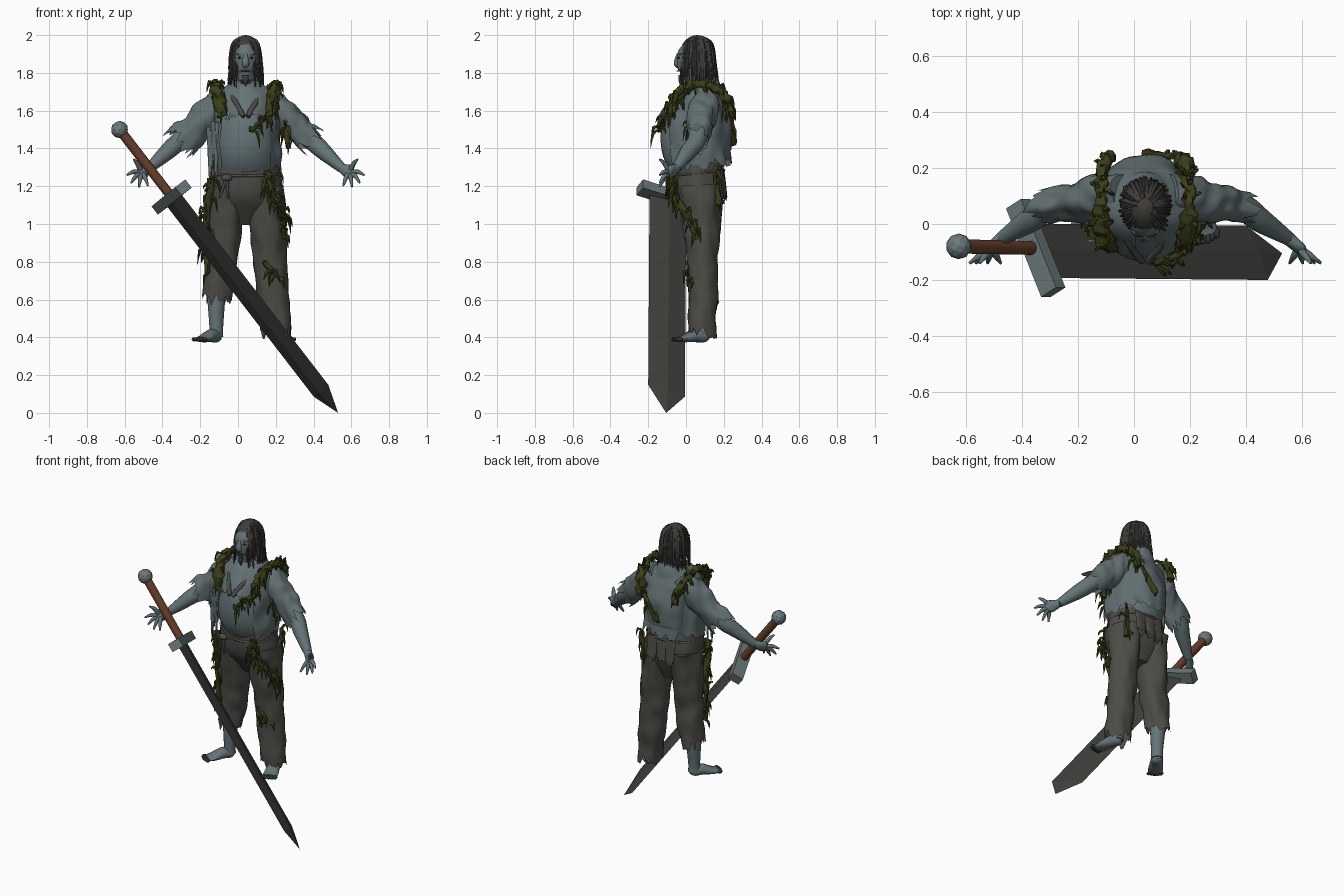
import bpy, bmesh, math, random
from mathutils import Vector, Matrix, noise

random.seed(4)
if "Cube" in bpy.data.objects:
    bpy.data.objects.remove(bpy.data.objects["Cube"])

MIDDLE = .04  # x of the body's centre line
ACROSS, UP = Vector((1, 0, 0)), Vector((0, 0, 1))
BACK = Vector((0, 1, 0))


def material(name, red, green, blue):
    mat = bpy.data.materials.new(name)
    mat.use_nodes = True
    mat.diffuse_color = (red, green, blue, 1)
    mat.node_tree.nodes["Principled BSDF"].inputs["Base Color"].default_value = mat.diffuse_color
    return mat


SKIN = material("pale blue skin", .13, .175, .185)
SHIRT = material("grey linen", .12, .155, .16)
CLOTH = material("brown grey trousers", .075, .07, .06)
HAIR = material("dark wet hair", .05, .045, .04)
MOSS = material("moss green", .045, .05, .01)
BLADE = material("dark blade", .055, .055, .05)
GRIP = material("leather brown", .14, .05, .025)
STEEL = material("dull steel", .15, .19, .2)
GRIME = material("dark grime", .03, .035, .035)


def finish(name, bm, mat, smooth=True):
    bmesh.ops.recalc_face_normals(bm, faces=bm.faces)
    mesh = bpy.data.meshes.new(name)
    bm.to_mesh(mesh)
    bm.free()
    mesh.materials.append(mat)
    part = bpy.data.objects.new(name, mesh)
    bpy.context.collection.objects.link(part)
    if smooth:
        bpy.ops.object.select_all(action='DESELECT')
        part.select_set(True)
        bpy.context.view_layer.objects.active = part
        bpy.ops.object.shade_smooth_by_angle(angle=math.radians(50))


def resample(sections, steps):
    """Smooth curve through (point, radius, second radius) sections."""
    knots = [Vector((*s[0], s[1], s[-1])) for s in sections]
    knots = [knots[0] * 2 - knots[1], *knots, knots[-1] * 2 - knots[-2]]
    curve = []
    for a, b, c, d in zip(knots, knots[1:], knots[2:], knots[3:]):
        for step in range(steps):
            t = step / steps
            curve.append(b + ((c - a) + (a * 2 - b * 5 + c * 4 - d) * t
                              + (b * 3 - a - c * 3 + d) * t * t) * t / 2)
    return curve + [knots[-2]]


def add_tube(bm, sections, sides=14, steps=5, ref=BACK, rough=0, freq=15, rag=0, arc=None):
    """Loft ellipses along a path; rag tears the last ring, arc leaves a gap."""
    curve, rings = resample(sections, steps), []
    start, end = arc or (0, math.tau)
    for i, knot in enumerate(curve):
        ahead, behind = curve[min(i + 1, len(curve) - 1)], curve[max(i - 1, 0)]
        along = Vector((ahead - behind)[:3]).normalized()
        side = along.cross(ref).normalized()
        over = side.cross(along)
        ring = []
        for k in range(sides + bool(arc)):
            angle = start + (end - start) * k / sides
            offset = side * math.cos(angle) * knot[3] + over * math.sin(angle) * knot[4]
            spot = Vector(knot[:3]) + offset
            spot += offset * rough * noise.noise(Vector((spot.x, spot.y, spot.z / 2)) * freq)
            if i == len(curve) - 1:
                spot += along * random.uniform(-.3, 1) * rag
            ring.append(bm.verts.new(spot))
        rings.append(ring)
    for ring, below in zip(rings, rings[1:]):
        for k in range(sides):
            j = (k + 1) % len(ring)
            bm.faces.new((ring[k], ring[j], below[j], below[k]))
    if not arc:
        bm.faces.new(rings[0])
        if not rag:
            bm.faces.new(rings[-1])


def tube(name, mat, sections, **options):
    bm = bmesh.new()
    add_tube(bm, sections, **options)
    finish(name, bm, mat)


def column(name, mat, levels, grow=1, **options):
    """Upright loft on the centre line from (z, y, half width, half depth)."""
    tube(name, mat, [((MIDDLE, y, z), w * grow, d * grow) for z, y, w, d in levels], **options)


def ball(name, mat, center, radii, detail=3, smooth=True, keep=None):
    bm = bmesh.new()
    bmesh.ops.create_icosphere(bm, subdivisions=detail, radius=1)
    bm.transform(Matrix.Translation(center) @ Matrix.Diagonal((*radii, 1)))
    if keep:
        gone = [f for f in bm.faces if not keep(f.calc_center_median())]
        bmesh.ops.delete(bm, geom=gone, context='FACES')
    finish(name, bm, mat, smooth)


def body(side, out, y, z):
    """Point at a distance out from the centre line on one side."""
    return Vector((MIDDLE + side * out, y, z))


# Torso, neck, head and face
TORSO = [(1.27, .07, .16, .13), (1.4, .05, .18, .18), (1.55, .06, .17, .18),
         (1.67, .08, .16, .13), (1.74, .1, .08, .08), (1.85, .07, .05, .05)]
column("torso", SKIN, TORSO, sides=32)
column("head", SKIN, [(1.75, .01, .03, .04), (1.8, .035, .06, .08), (1.9, .045, .07, .09), (1.98, .05, .03, .04)], sides=24)
column("nose", SKIN, [(1.9, -.04, .01, .01), (1.85, -.05, .02, .015), (1.83, -.035, .01, .01)])
column("chin_beard", HAIR, [(1.79, -.03, .015, .01), (1.76, -.03, .015, .01), (1.73, -.025, .002, .002)])
ball("brow", SKIN, body(1, 0, -.025, 1.9), (.05, .02, .01))
ball("mouth", GRIME, body(1, 0, -.04, 1.81), (.025, .01, .004))
for side in (-1, 1):
    ball("eye", GRIME, body(side, .03, -.035, 1.88), (.012, .01, .006))

# Hair cap, back volume and hanging locks
ball("hair_cap", HAIR, body(1, 0, .06, 1.89), (.08, .095, .11), 4, keep=lambda c: c.z > 1.95 or c.y > .02)
column("hair_back", HAIR, [(1.9, .09, .07, .06), (1.8, .1, .075, .055), (1.71, .12, .06, .04)],
       sides=32, rough=.3, freq=50, rag=.07)
bm = bmesh.new()
LOCKS = 52
for i in range(LOCKS):
    angle = math.radians(-60 + 300 * i / LOCKS + random.uniform(-4, 4))
    spoke = Vector((math.cos(angle) * .85, math.sin(angle), 0))
    root, thick = body(1, 0, .06, 0), random.uniform(.006, .012)
    drop, flare = random.uniform(1.62, 1.76), random.uniform(.09, .125)
    add_tube(bm, [(root + spoke * reach + UP * z, thick * size) for reach, z, size in (
        (.03, 1.99, .5), (.075, 1.95, 1), (.095, 1.85, 1), (flare, drop, .1))],
        sides=6, ref=Vector((.3, 1, .2)), rough=.4)
finish("hair_locks", bm, HAIR)

# Open, torn shirt with a trimmed collar
column("shirt_back", SHIRT, TORSO[4:0:-1] + [(1.32, .06, .18, .17)], grow=1.05, sides=48, steps=8,
       rough=.1, rag=.04, arc=(-.8, math.pi + .8))
front = -math.pi / 2
for side in (-1, 1):
    column("shirt_chest", SHIRT, TORSO[4:1:-1], grow=1.07, sides=16,
           rough=.05, rag=.04, arc=(front + side * .2, front + side))
    tube("collar_trim", CLOTH, [(body(side, .09, 0, 1.71), .01), (body(side, .05, -.08, 1.64), .014),
                                (body(side, .01, -.135, 1.57), .012)], rough=.4, freq=40)
bm = bmesh.new()
for i in range(12):
    top = Vector((random.uniform(-.16, -.11), -.06, random.uniform(1.38, 1.55)))
    add_tube(bm, [(top - UP * fall, .012 - fall / 20, .005) for fall in (0, .08, .17)], sides=6)
finish("shirt_tatters", bm, SHIRT)

# Arms, torn sleeves and spread hands
for side, label in ((-1, "right_"), (1, "left_")):
    shoulder, elbow = body(side, .14, .1, 1.63), body(side, .34, .06, 1.45)
    wrist, palm = body(side, .51, -.05, 1.295), body(side, .55, -.085, 1.275)
    tube(label + "arm", SKIN, [(shoulder, .07), (elbow, .05), (elbow.lerp(wrist, .4), .045), (wrist, .026)])
    sag = .02 if side < 0 else 0
    tube(label + "sleeve", SHIRT, [(shoulder.lerp(elbow, t) - UP * sag * t, tall, deep) for t, tall, deep in (
        (-.3, .06, .06), (.1, .085, .08), (.5, .08, .07), (.95, .075 + sag, .06))],
        sides=32, steps=8, rough=.25, freq=20, rag=.07)
    bm = bmesh.new()
    add_tube(bm, [(wrist, .025), (palm, .038, .02), (palm.lerp(wrist, -.4), .015)])
    for finger in (-2, 0, 1, 2, 3):
        fan = -.2 - .6 * finger
        tip = palm + Vector((side * math.cos(fan) * .08, -.055, math.sin(fan) * .08))
        knuckle = palm.lerp(tip, .55) + UP * .01
        add_tube(bm, [(palm.lerp(tip, .1), .014), (knuckle, .012), (tip, .005)], sides=8)
    finish(label + "hand", bm, SKIN)

# Trousers, shins and bare feet
column("trouser_hips", CLOTH, [(1.32, .06, .18, .135), (1.2, .065, .19, .14), (1.1, .08, .18, .105), (1, .09, .06, .05)],
       sides=32, rough=.05)
bm = bmesh.new()
for out in (-.06, 0, .07):
    add_tube(bm, [(body(1, out, .19, 1.29), .04, .01), (body(1, out, .205, random.uniform(1.13, 1.2)), .035, .01)],
             rough=.4, rag=.05)
finish("seat_tatters", bm, CLOTH)
for label, hip, knee, hem, heel, toe in (
        ("right_", (-.06, .075, 1.2), (-.08, .085, .85), (-.115, .09, .62), (-.1, .1, .405), (-.2, -.04, .39)),
        ("left_", (.14, .075, 1.2), (.17, .09, .8), (.2, .09, .44), (.2, .12, .405), (.26, -.04, .39))):
    hem, heel, toe = Vector(hem), Vector(heel), Vector(toe)
    tube(label + "trouser_leg", CLOTH, [(hip, .1, .125), (knee, .088, .082), (hem, .08, .075)],
         sides=28, steps=12, rough=.18, freq=18, rag=.06)
    ankle = heel.lerp(toe, .15)
    tube(label + "shin", SKIN, [(hem + UP * .08, .055), (ankle + UP * .06, .037), (ankle, .037)])
    tube(label + "foot", SKIN, [(heel, .015), (ankle, .035, .03), (heel.lerp(toe, .4) + UP * .01, .038, .035),
                                (heel.lerp(toe, .8), .046, .02), (toe, .04, .013)], ref=UP)
    stride = toe - heel
    for k in range(-2, 3):
        spread = stride.cross(UP).normalized() * k * .018
        ball(label + "toe", GRIME, toe + spread + stride * (.08 - abs(k) * .02), (.012, .018, .011))

# Rope belt with a knot and loose ends
turns = [math.tau * i / 16 for i in range(17)]
tube("rope_belt", CLOTH, [(body(1, .18 * math.cos(a), .06 + .14 * math.sin(a), 1.27 + .015 * math.sin(a)), .007)
                          for a in turns], ref=UP, rough=.4)
knot = Vector((-.06, -.07, 1.245))
ball("belt_knot", CLOTH, knot, (.03, .02, .02))
for lean in (-.04, .01):
    tube("belt_end", CLOTH, [(knot, .01), (knot + ACROSS * lean - UP * .11, .005)])


# Moss: lumpy cords with drooping sprigs
def moss(name, path, thick, sprigs, ref=ACROSS):
    bm = bmesh.new()
    cord = [(p, thick * random.uniform(.7, 1.2)) for p in path]
    add_tube(bm, cord, sides=9, steps=8, ref=ref, rough=.9, freq=45)
    spots = resample(cord, 12)
    for i in range(sprigs):
        spot = Vector(random.choice(spots)[:3])
        out = Vector([random.uniform(-.035, .035) for axis in range(3)])
        tip = spot + out * 1.4 - UP * random.uniform(.02, .08)
        add_tube(bm, [(spot, .007), (spot + out, .009), (tip, .001)], sides=5, steps=2, ref=Vector((.3, 1, .2)), rough=.6, freq=60)
    finish(name, bm, MOSS)


bends = [math.pi * i / 6 for i in range(7)]
for side in (-1, 1):
    moss("shoulder_moss", [body(side, .12 + .04 * math.sin(a), .08 - .16 * math.cos(a), 1.57 + .17 * math.sin(a))
                           for a in bends], .025, 44)
moss("chest_moss", [(.19, -.09, 1.6), (.13, -.125, 1.55), (.07, -.14, 1.49)], .012, 12)
moss("back_moss", [(.04, .25, 1.42), (.14, .24, 1.58)], .012, 8)
moss("sleeve_moss", [(.25, .03, 1.53), (.27, .04, 1.4)], .012, 14)
moss("left_hip_moss", [(.16, -.07, 1.28), (.18, -.07, 1.16), (.24, 0, 1.06), (.245, .06, .92)], .018, 44)
moss("seat_moss", [(.2, .17, 1.28), (.2, .17, 1.1)], .014, 14)
moss("right_hip_moss", [(-.14, -.03, 1.24), (-.17, .03, 1), (-.16, .03, .74)], .019, 44)
moss("knee_moss", [(.14, .01, .8), (.23, .03, .7)], .014, 12)

# Great sword
pommel, tip = Vector((-.627, -.08, 1.5)), Vector((.53, -.105, 0))
axis = (tip - pommel).normalized()
edge = Vector((.076, -.195, .065))
edge = (edge - axis * edge.dot(axis)).normalized()
flat = axis.cross(edge)
guard = pommel.lerp(tip, .238)
ball("pommel", STEEL, pommel, (.046, .046, .046), 2, smooth=False)
tube("grip", GRIP, [(pommel, .026), (guard, .025)], ref=edge)
bm = bmesh.new()
bmesh.ops.create_cube(bm, size=1)
frame = Matrix((edge, flat, axis)).transposed().to_4x4()
bm.transform(Matrix.Translation(guard) @ frame @ Matrix.Diagonal((.355, .075, .055, 1)))
finish("crossguard", bm, STEEL, smooth=False)
bm = bmesh.new()
corners = (edge * .109, flat * .014, edge * -.109, flat * -.014)
root, neck = [[bm.verts.new(center + c) for c in corners] for center in (guard - BACK * .01, pommel.lerp(tip, .922))]
point = bm.verts.new(tip)
for k in range(4):
    bm.faces.new((root[k - 1], root[k], neck[k], neck[k - 1]))
    bm.faces.new((neck[k - 1], neck[k], point))
bm.faces.new(root)
finish("blade", bm, BLADE, smooth=False)
